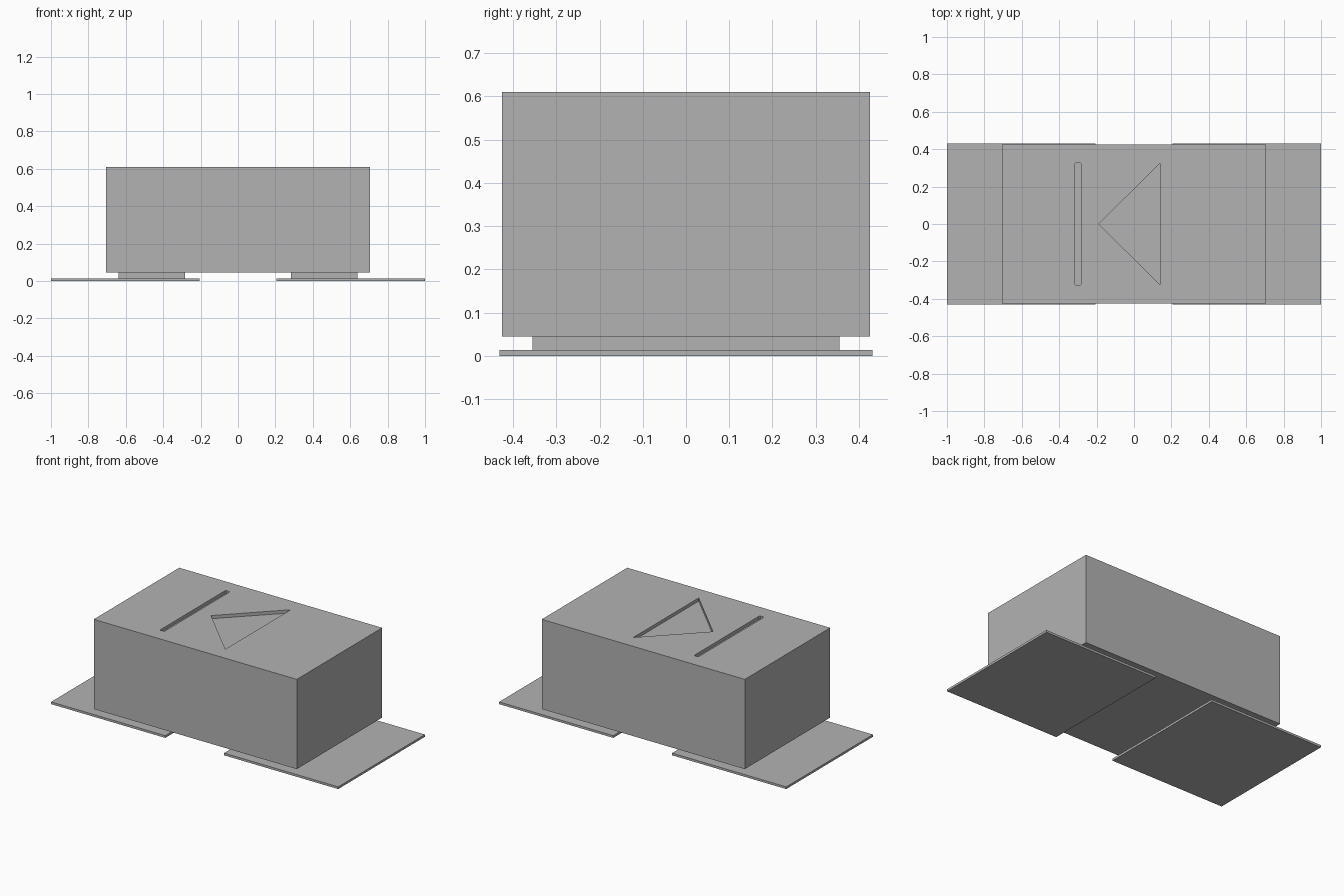
import bpy
import bmesh

if "Cube" in bpy.data.objects:
    bpy.data.objects.remove(bpy.data.objects["Cube"], do_unlink=True)

GREY = (0.45, 0.45, 0.45, 1.0)
grey = bpy.data.materials.new("plain_grey")
grey.use_nodes = True
grey.diffuse_color = GREY
grey.node_tree.nodes["Principled BSDF"].inputs["Base Color"].default_value = GREY


def prism(name, outline, z0, z1):
    """Extrude a flat counter-clockwise outline from z0 up to z1."""
    bm = bmesh.new()
    face = bm.faces.new([bm.verts.new((x, y, z0)) for x, y in outline])
    result = bmesh.ops.extrude_face_region(bm, geom=[face])
    top = [v for v in result["geom"] if isinstance(v, bmesh.types.BMVert)]
    bmesh.ops.translate(bm, verts=top, vec=(0, 0, z1 - z0))
    bmesh.ops.recalc_face_normals(bm, faces=bm.faces)
    mesh = bpy.data.meshes.new(name)
    bm.to_mesh(mesh)
    bm.free()
    mesh.materials.append(grey)
    obj = bpy.data.objects.new(name, mesh)
    bpy.context.collection.objects.link(obj)
    return obj


def rect(x0, x1, y):
    return [(x0, -y), (x1, -y), (x1, y), (x0, y)]


# Main box
TOP = 0.61
DEPTH = 0.02
body = prism("body", rect(-0.707, 0.707, 0.425), 0.045, TOP)

# Engraved bar (slightly clipped corners) and triangle in the top
c = 0.005
x0, x1, y = -0.315, -0.284, 0.327
bar = [(x0 + c, -y), (x1 - c, -y), (x1, -y + c), (x1, y - c),
       (x1 - c, y), (x0 + c, y), (x0, y - c), (x0, -y + c)]
triangle = [(-0.188, 0), (0.139, -0.325), (0.139, 0.325)]
for name, outline in (("bar_cutter", bar), ("triangle_cutter", triangle)):
    cutter = prism(name, outline, TOP - DEPTH, TOP + 0.05)
    cutter.hide_render = True
    cutter.hide_set(True)
    mod = body.modifiers.new(name, "BOOLEAN")
    mod.operation = "DIFFERENCE"
    mod.solver = "EXACT"
    mod.object = cutter

# Apply the engraving and drop the cutters
bpy.context.view_layer.objects.active = body
for mod in list(body.modifiers):
    cutter = mod.object
    bpy.ops.object.modifier_apply(modifier=mod.name)
    bpy.data.objects.remove(cutter, do_unlink=True)

# Thin ground plates with raised feet on each side
for side, s in (("left", 1), ("right", -1)):
    px = sorted((0.205 * s, 1.0 * s))
    fx = sorted((0.284 * s, 0.64 * s))
    prism(side + "_base_plate", rect(*px, 0.431), 0.0, 0.014)
    prism(side + "_foot", rect(*fx, 0.355), 0.014, 0.045)
